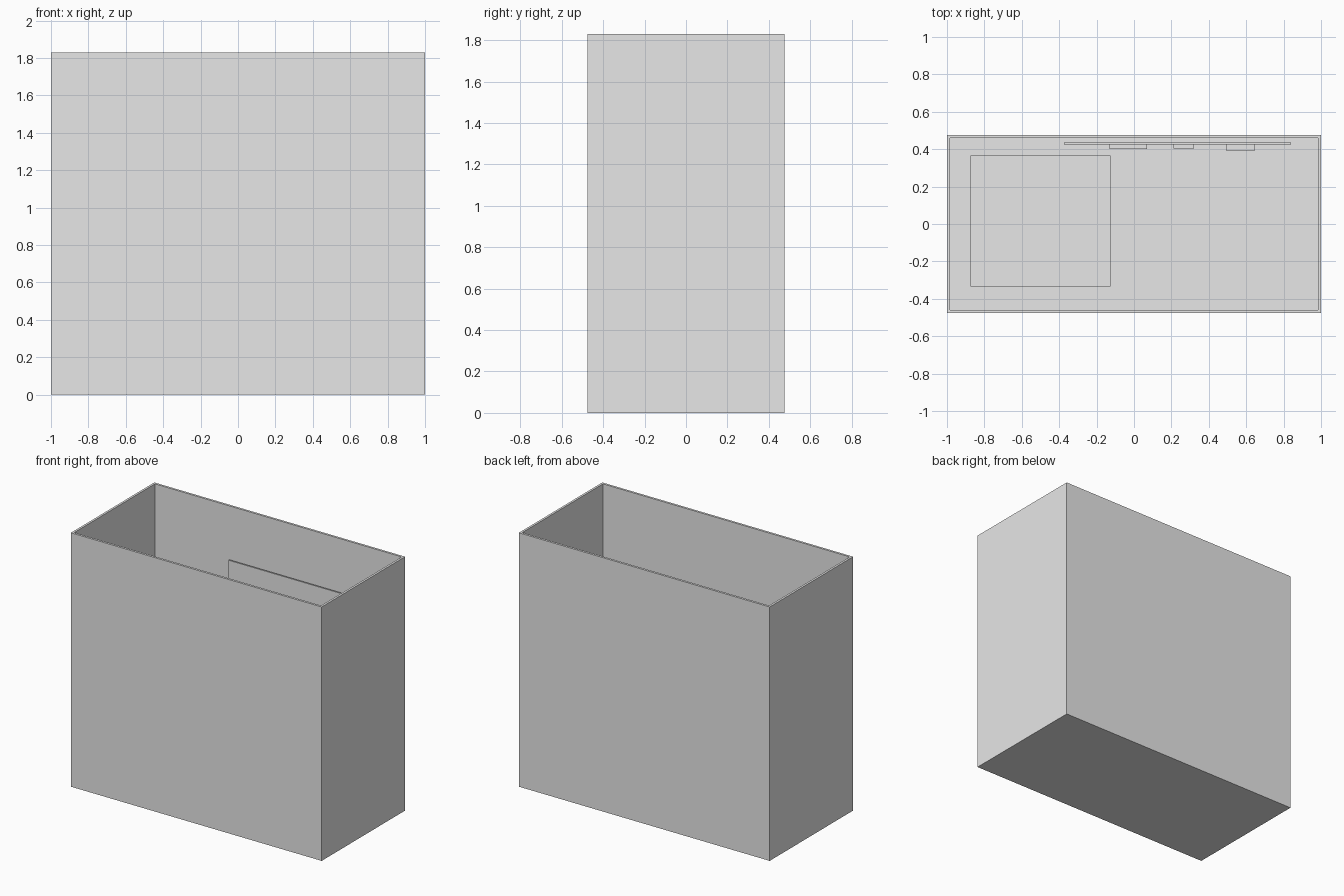
import bpy
import bmesh
from mathutils import Vector

cube = bpy.data.objects.get("Cube")
if cube:
    bpy.data.objects.remove(cube, do_unlink=True)

# Single plain grey
grey = bpy.data.materials.new("light_grey")
grey.use_nodes = True
grey.diffuse_color = (0.8, 0.8, 0.8, 1)
grey.node_tree.nodes["Principled BSDF"].inputs["Base Color"].default_value = (0.8, 0.8, 0.8, 1)


def box(name, low, high, open_top=False):
    """Box between two corners, optionally without its top face."""
    low, high = Vector(low), Vector(high)
    bm = bmesh.new()
    bmesh.ops.create_cube(bm, size=1)
    bmesh.ops.scale(bm, vec=high - low, verts=bm.verts)
    bmesh.ops.translate(bm, vec=(low + high) / 2, verts=bm.verts)
    if open_top:
        top = [f for f in bm.faces if f.normal.z > 0.9]
        bmesh.ops.delete(bm, geom=top, context='FACES_ONLY')
    mesh = bpy.data.meshes.new(name)
    bm.to_mesh(mesh)
    bm.free()
    mesh.materials.append(grey)
    obj = bpy.data.objects.new(name, mesh)
    bpy.context.collection.objects.link(obj)
    return obj


# Open-topped case with thin walls
case = box("case", (-1, -0.475, 0), (1, 0.475, 1.83), open_top=True)
shell = case.modifiers.new("wall_thickness", 'SOLIDIFY')
shell.thickness = 0.016
shell.offset = -1
shell.use_even_offset = True

# Power supply standing on the case floor
box("power_supply", (-0.875, -0.335, 0.016), (-0.125, 0.365, 0.446))

# Circuit board upright along the back wall
BOARD_FRONT = 0.425
box("circuit_board", (-0.375, BOARD_FRONT, 0.24), (0.84, 0.435, 1.456))

# Chips on the board: name, centre x, centre z, width, thickness
chips = [
    ("processor", -0.03, 1.0, 0.2, 0.025),
    ("small_chip", 0.265, 0.8, 0.11, 0.02),
    ("large_chip", 0.57, 0.6, 0.15, 0.035),
]
for name, x, z, width, depth in chips:
    half = width / 2
    box(name, (x - half, BOARD_FRONT - depth, z - half), (x + half, BOARD_FRONT, z + half))
